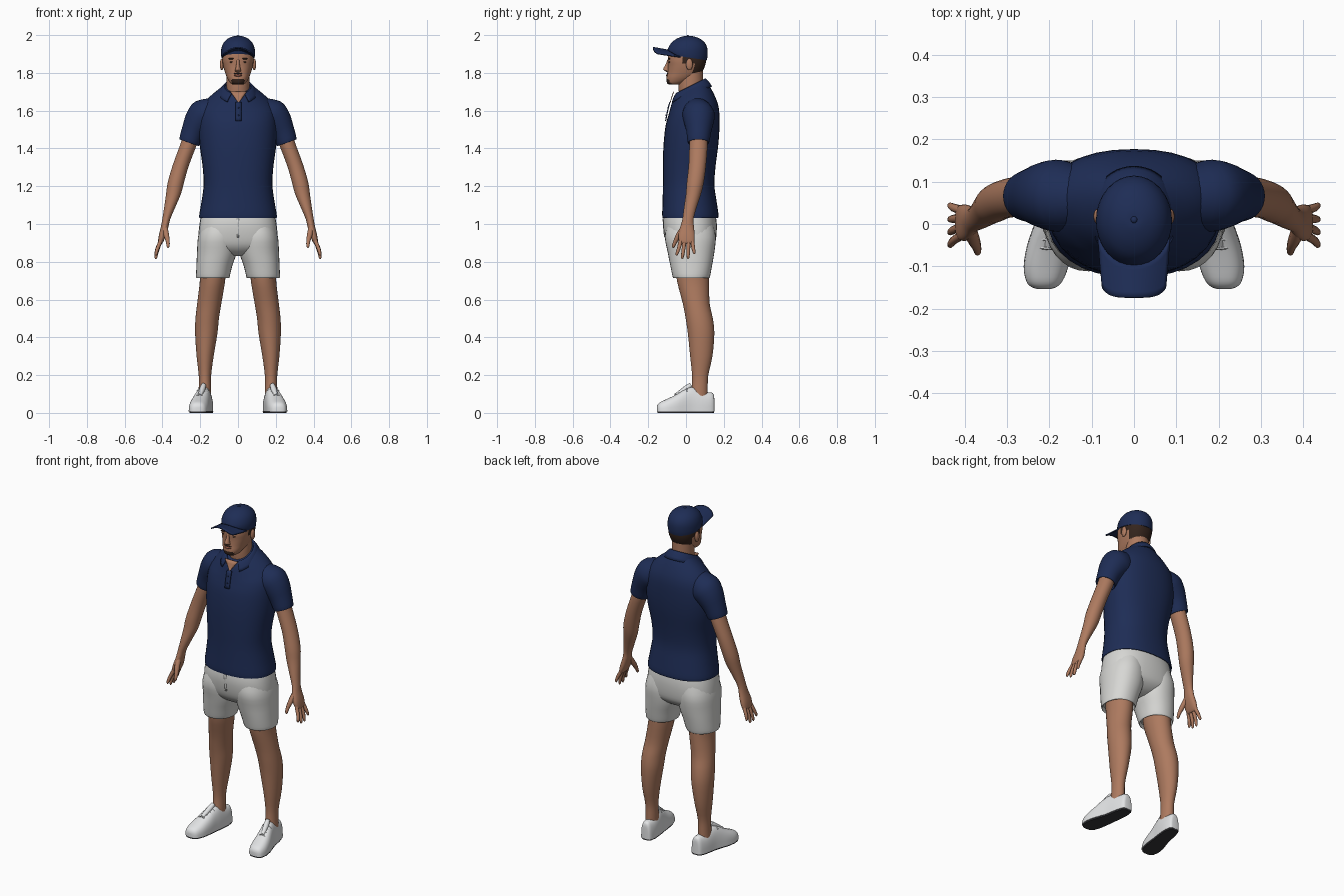
import bpy, bmesh, math
from mathutils import Vector as V


def colour(name, rgb):
    m = bpy.data.materials.new(name)
    m.diffuse_color = (*rgb, 1)
    return m


NAVY = colour("navy cloth", (0.013, 0.026, 0.092))
WHITE = colour("white cloth", (0.68, 0.68, 0.66))
SHOE = colour("shoe white", (0.76, 0.77, 0.78))
SKIN = colour("skin", (0.42, 0.195, 0.115))
HAIR = colour("dark hair", (0.035, 0.018, 0.012))
SOLE = colour("sole grey", (0.035, 0.035, 0.04))
LIP = colour("lip", (0.27, 0.09, 0.06))


def make(name, verts, faces, mats, rule=None, thick=0, angle=50):
    bm = bmesh.new()
    vs = [bm.verts.new(v) for v in verts]
    for f in faces:
        bm.faces.new([vs[i] for i in f])
    bmesh.ops.recalc_face_normals(bm, faces=bm.faces)
    me = bpy.data.meshes.new(name)
    bm.to_mesh(me)
    bm.free()
    for m in mats:
        me.materials.append(m)
    for p in me.polygons:
        p.use_smooth = True
        if rule:
            p.material_index = rule(p.center)
    me.set_sharp_from_angle(angle=math.radians(angle))
    ob = bpy.data.objects.new(name, me)
    bpy.context.collection.objects.link(ob)
    if thick:
        mod = ob.modifiers.new("thickness", 'SOLIDIFY')
        mod.thickness, mod.offset = thick, 0
    return ob


def spow(v, p):
    return math.copysign(abs(v) ** p, v)


# Horizontal ring: half width, front y, back y, widest y, fore-aft slope
def ring(z, rx, yf, yb, cx=0, slope=0, p=2.0, ym=None, n=32):
    ym = (yf + yb) / 2 if ym is None else ym
    out = []
    for i in range(n):
        a = 2 * math.pi * i / n
        x, s = rx * spow(math.cos(a), 2 / p), spow(math.sin(a), 2 / p)
        y = ym + s * ((yb - ym) if s > 0 else (ym - yf))
        out.append(V((cx + x, y, z + slope * (y - ym))))
    return out


# Ring tilted about the y axis, for sleeves
def tilted(x, y, z, deg, r, ry, n=32):
    t = math.radians(deg)
    u = V((math.cos(t), 0, math.sin(t)))
    return [V((x, y, z)) + u * r * math.cos(a) + V((0, ry * math.sin(a), 0))
            for a in (2 * math.pi * i / n for i in range(n))]


# Smooth skin through a row of rings
def loft(name, rings, mats, side=1, steps=3, rule=None, angle=50):
    n, rows = len(rings[0]), []
    for k in range(len(rings) - 1):
        a, b = rings[k], rings[k + 1]
        pa, pb = rings[max(k - 1, 0)], rings[min(k + 2, len(rings) - 1)]
        for j in range(steps):
            t = j / steps
            h = (2 * t**3 - 3 * t**2 + 1, t**3 - 2 * t**2 + t, 3 * t**2 - 2 * t**3, t**3 - t**2)
            rows.append([a[i] * h[0] + (b[i] - pa[i]) * 0.5 * h[1] + b[i] * h[2]
                         + (pb[i] - a[i]) * 0.5 * h[3] for i in range(n)])
    rows.append(rings[-1])
    verts = [V((v.x * side, v.y, v.z)) for r in rows for v in r]
    faces = [(k * n + i, k * n + (i + 1) % n, (k + 1) * n + (i + 1) % n, (k + 1) * n + i)
             for k in range(len(rows) - 1) for i in range(n)]
    faces += [tuple(range(n)), tuple(range(len(verts) - n, len(verts)))]
    return make(name, verts, faces, mats, rule, angle=angle)


# Sheet from a function of u, v in 0..1
def sheet(name, f, nu, nv, mat, thick):
    verts = [f(i / nu, j / nv) for j in range(nv + 1) for i in range(nu + 1)]
    w = nu + 1
    faces = [(j * w + i, j * w + i + 1, j * w + w + i + 1, j * w + w + i)
             for j in range(nv) for i in range(nu)]
    return make(name, verts, faces, [mat], thick=thick)


# Tapered round bar along a path of (x, y, z, radius)
def tube(name, pts, mat, side=1, n=10):
    rings = []
    for k, (x, y, z, r) in enumerate(pts):
        d = (V(pts[min(k + 1, len(pts) - 1)][:3]) - V(pts[max(k - 1, 0)][:3])).normalized()
        q = d.to_track_quat('Z', 'Y')
        rings.append([V((x, y, z)) + q @ V((r * math.cos(2 * math.pi * i / n),
                      r * math.sin(2 * math.pi * i / n), 0)) for i in range(n)])
    return loft(name, rings, [mat], side, 2)


def ball(name, loc, size, mat, rot=0):
    bm = bmesh.new()
    bmesh.ops.create_uvsphere(bm, u_segments=16, v_segments=10, radius=1)
    verts = [V((v.co.x * size[0], v.co.y * size[1], v.co.z * size[2])) + V(loc) for v in bm.verts]
    faces = [[v.index for v in f.verts] for f in bm.faces]
    bm.free()
    return make(name, verts, faces, [mat])


# Polo shirt body
loft("shirt_body", [
    ring(1.06, .19, -.11, .155, p=2.3), ring(1.032, .203, -.122, .168, p=2.3),
    ring(1.05, .205, -.126, .172, p=2.3), ring(1.12, .193, -.124, .162, p=2.3),
    ring(1.21, .182, -.122, .150, p=2.3), ring(1.31, .188, -.122, .157, p=2.3),
    ring(1.42, .203, -.119, .171, p=2.3, ym=.04), ring(1.52, .207, -.108, .177, p=2.3, ym=.05),
    ring(1.60, .198, -.092, .173, slope=.15, p=2.2, ym=.05),
    ring(1.655, .165, -.083, .146, slope=.35, ym=.04),
    ring(1.70, .108, -.069, .116, slope=.45), ring(1.725, .074, -.056, .10, slope=.5)], [NAVY])
# Folded collar, open at the front
def collar(u, v):
    a = math.radians((27 + 7 * v) + u * (360 - 2 * (27 + 7 * v)))
    f = max(0, math.cos(a))
    y = .022 - (.078 + .034 * v) * math.cos(a)
    z = 1.728 + .5 * (.022 - .08 * math.cos(a) - .022) - (.042 + .012 * f**3) * v
    return V((.07 * math.sin(a) + .032 * v * math.sin(a), y, z + .006 * math.sin(math.pi * v)))
sheet("collar", collar, 40, 4, NAVY, .008)
# Skin in the open neck, placket and buttons
sheet("neck_opening", lambda u, v: V(((u - .5) * .086 * (1 - v) + .003, -.066 - .019 * v, 1.70 - .06 * v)),
      4, 3, SKIN, .004)
sheet("placket", lambda u, v: V(((u - .5) * .03 + .003, -.085 - .023 * v**.8, 1.645 - .1 * v)), 1, 6, NAVY, .006)
for z, y in ((1.615, -.096), (1.575, -.106)):
    ball("button", (.003, y, z), (.004, .003, .004), NAVY)

# Head with hair and chin beard
def head_rule(c):
    if c.z > 1.785 and c.y > .04 or (c.z > 1.85 and c.y > -.01):
        return 1
    return 1 if c.z < 1.768 and c.y < -.072 and abs(c.x) < .034 else 0
loft("head", [
    ring(1.738, .028, -.090, -.03), ring(1.748, .042, -.101, -.005, p=2.2),
    ring(1.772, .057, -.103, .045, p=2.3), ring(1.80, .068, -.098, .082, p=2.3),
    ring(1.835, .078, -.095, .1, p=2.3), ring(1.87, .083, -.096, .107, p=2.3),
    ring(1.91, .083, -.093, .107), ring(1.95, .07, -.07, .09)], [SKIN, HAIR], steps=5, rule=head_rule)
loft("neck", [ring(1.64, .066, -.03, .09), ring(1.70, .061, -.038, .088),
              ring(1.75, .06, -.04, .09), ring(1.81, .06, -.03, .09)], [SKIN])
loft("nose", [ring(1.803, .009, -.1, -.085), ring(1.811, .017, -.113, -.085),
              ring(1.820, .014, -.121, -.085), ring(1.845, .009, -.108, -.085),
              ring(1.872, .007, -.098, -.085)], [SKIN])
ball("lips", (0, -.099, 1.787), (.022, .007, .006), LIP)
ball("moustache", (0, -.097, 1.797), (.024, .005, .003), HAIR)
for s in (1, -1):
    ball("ear", (s * .086, .018, 1.845), (.010, .018, .031), SKIN)
    ball("eye", (s * .033, -.087, 1.857), (.012, .005, .004), HAIR)
    ball("eyebrow", (s * .034, -.089, 1.875), (.019, .006, .004), HAIR)

# Baseball cap
loft("cap_crown", [
    ring(1.882, .088, -.094, .110, slope=-.15), ring(1.90, .090, -.099, .114, slope=-.1),
    ring(1.93, .088, -.095, .113), ring(1.96, .076, -.077, .099),
    ring(1.982, .053, -.047, .072), ring(1.994, .024, -.014, .036),
    ring(1.995, .006, .004, .016)], [NAVY])
ball("cap_button", (0, .01, 1.994), (.008, .008, .006), NAVY)
def brim(u, v):
    u = 2 * u - 1
    x = (.084 - .010 * v) * u
    y0 = .012 - .108 * math.sqrt(max(0, 1 - (x / .091) ** 2))
    y1 = -.174 + .022 * abs(u) ** 5
    return V((x, y0 + (y1 - y0) * v, 1.92 + .014 * v - (.036 - .004 * v) * u * u))
sheet("cap_brim", brim, 20, 6, NAVY, .007)

# Shorts seat
loft("shorts_seat", [
    ring(1.06, .192, -.115, .155, p=2.3), ring(1.0, .204, -.122, .163, p=2.4),
    ring(.93, .21, -.113, .160, p=2.5), ring(.88, .205, -.095, .147, p=2.5),
    ring(.845, .15, -.06, .11), ring(.83, .08, -.02, .07)], [WHITE])
sheet("fly_seam", lambda u, v: V(((u - .5) * .012, -.1225 + .008 * v, 1.03 - .10 * v)), 1, 4, WHITE, .004)

for s in (1, -1):
    side = "left" if s > 0 else "right"
    # Sleeve
    loft(side + "_sleeve", [
        tilted(.11, .06, 1.60, 78, .072, .07), tilted(.172, .066, 1.58, 52, .087, .085),
        tilted(.206, .068, 1.545, 35, .079, .08), tilted(.237, .068, 1.49, 25, .063, .066),
        tilted(.257, .066, 1.436, 20, .056, .058), tilted(.258, .066, 1.432, 20, .05, .052),
        tilted(.252, .066, 1.45, 20, .046, .047)], [NAVY], s)
    # Arm down to the palm
    loft(side + "_arm", [
        ring(1.48, .043, .02, .11, .243), ring(1.42, .044, .018, .114, .262),
        ring(1.31, .043, .014, .106, .303), ring(1.22, .043, .004, .094, .329),
        ring(1.157, .039, -.001, .079, .342), ring(1.08, .028, -.012, .054, .364),
        ring(1.025, .021, -.019, .040, .380), ring(.985, .020, -.030, .042, .388),
        ring(.94, .019, -.040, .046, .400, p=2.5), ring(.905, .014, -.036, .044, .410, p=2.5),
        ring(.895, .008, -.028, .036, .412)], [SKIN], s)
    # Fingers and thumb
    for y0, y1, z1 in ((-.03, -.05, .832), (-.009, -.02, .815), (.013, .011, .815), (.034, .044, .84)):
        tube(side + "_finger", [(.404, y0 * .8, .93, .010), (.413, y0, .902, .0105),
             (.428, (y0 + y1) / 2, (.9 + z1) / 2, .0095), (.435, y1, z1 + .006, .007),
             (.435, y1, z1, .003)], SKIN, s)
    tube(side + "_thumb", [(.387, -.01, .985, .014), (.380, -.036, .945, .015), (.372, -.055, .91, .011),
         (.370, -.067, .882, .008), (.370, -.069, .874, .003)], SKIN, s)
    # Shorts leg
    loft(side + "_shorts_leg", [
        ring(1.0, .095, -.10, .145, .10), ring(.93, .105, -.112, .158, .107, p=2.2),
        ring(.85, .105, -.097, .150, .112, p=2.2), ring(.78, .095, -.083, .138, .125, p=2.2),
        ring(.722, .089, -.071, .127, .133, p=2.1), ring(.716, .084, -.066, .122, .133),
        ring(.735, .079, -.06, .115, .133)], [WHITE], s)
    # Bare leg
    loft(side + "_leg", [
        ring(.77, .07, -.052, .12, .135), ring(.70, .067, -.048, .122, .135),
        ring(.58, .064, -.017, .125, .152), ring(.5, .062, -.002, .142, .163),
        ring(.42, .059, .01, .150, .168), ring(.3, .045, .022, .140, .174),
        ring(.2, .033, .032, .118, .175), ring(.13, .033, .029, .115, .175),
        ring(.07, .034, .02, .115, .176)], [SKIN], s)
    # Shoe: cross sections from heel to toe
    foot = ((.150, .167, .018, .075), (.142, .168, .031, .105), (.10, .172, .041, .112),
            (.04, .180, .044, .136), (.0, .189, .047, .128), (-.05, .2, .053, .098),
            (-.1, .208, .053, .074), (-.135, .212, .043, .058), (-.149, .213, .030, .045),
            (-.154, .213, .014, .032))
    shapes = []
    for y, c, w, h in foot:
        arc = [math.pi * i / 18 for i in range(19)]
        shapes.append([V((c + w * spow(math.cos(a), .75), y, .012 + (h - .012) * math.sin(a) ** .8 if 0 < i < 18 else .008))
                       for i, a in enumerate(arc)])
    loft(side + "_shoe", shapes, [SHOE], s)
    # Sole outline as a flat slab
    edge = [V((c + w * .94, y * .985, 0)) for y, c, w, h in foot]
    edge += [V((c - w * .94, y * .985, 0)) for y, c, w, h in reversed(foot)]
    loft(side + "_sole", [edge, [v + V((0, 0, .013)) for v in edge]], [SOLE], s, 1, angle=30)
    # Ankle collar, tongue and laces
    tube(side + "_tongue", [(.181, .025, .148, .012), (.188, .0, .128, .016), (.2, -.05, .093, .012)], SHOE, s)
    for y, c, z in ((.002, .188, .131), (-.018, .192, .119), (-.038, .197, .107), (-.058, .201, .096)):
        tube(side + "_lace", [(c - .03, y + .004, z - .016, .003), (c, y, z + .004, .004),
             (c + .03, y + .004, z - .016, .003)], SHOE, s, 6)
